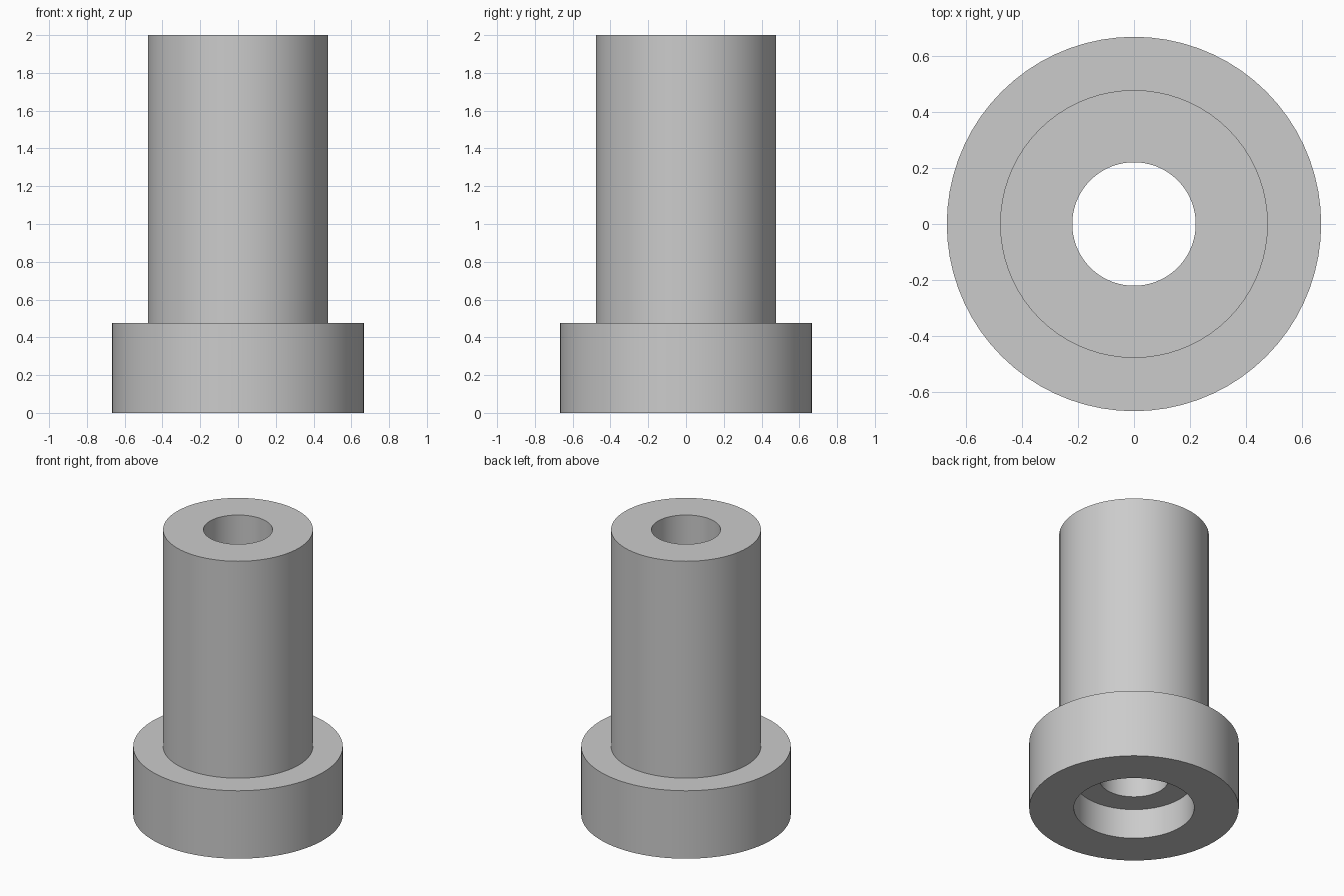
import bpy
import bmesh
import math

cube = bpy.data.objects.get("Cube")
if cube:
    bpy.data.objects.remove(cube, do_unlink=True)

SEGMENTS = 72
SHAFT_R, FLANGE_R = 0.477, 0.667
BORE_R, COUNTERBORE_R = 0.22, 0.383
HEIGHT, FLANGE_H, COUNTERBORE_H = 2.0, 0.477, 0.21

# Plain grey material
grey = bpy.data.materials.new("plain grey")
grey.use_nodes = True
colour = (0.6, 0.6, 0.6, 1)
grey.diffuse_color = colour
grey.node_tree.nodes["Principled BSDF"].inputs["Base Color"].default_value = colour

# Half section of the flanged bushing: (radius, height)
section = [
    (COUNTERBORE_R, 0), (FLANGE_R, 0),
    (FLANGE_R, FLANGE_H), (SHAFT_R, FLANGE_H),
    (SHAFT_R, HEIGHT), (BORE_R, HEIGHT),
    (BORE_R, COUNTERBORE_H), (COUNTERBORE_R, COUNTERBORE_H),
]

# Turn the section around the vertical axis
bm = bmesh.new()
verts = [bm.verts.new((r, 0, z)) for r, z in section]
edges = [bm.edges.new((v, verts[(i + 1) % len(verts)])) for i, v in enumerate(verts)]
bmesh.ops.spin(bm, geom=verts + edges, cent=(0, 0, 0), axis=(0, 0, 1),
               angle=math.tau, steps=SEGMENTS, use_duplicate=False)
bmesh.ops.remove_doubles(bm, verts=bm.verts[:], dist=0.0001)
bmesh.ops.recalc_face_normals(bm, faces=bm.faces[:])

mesh = bpy.data.meshes.new("flanged_bushing")
bm.to_mesh(mesh)
bm.free()
mesh.materials.append(grey)
bushing = bpy.data.objects.new("flanged_bushing", mesh)
bpy.context.collection.objects.link(bushing)

# Smooth walls with sharp rims
bpy.ops.object.select_all(action="DESELECT")
bushing.select_set(True)
bpy.context.view_layer.objects.active = bushing
bpy.ops.object.shade_smooth_by_angle(angle=math.radians(30))
